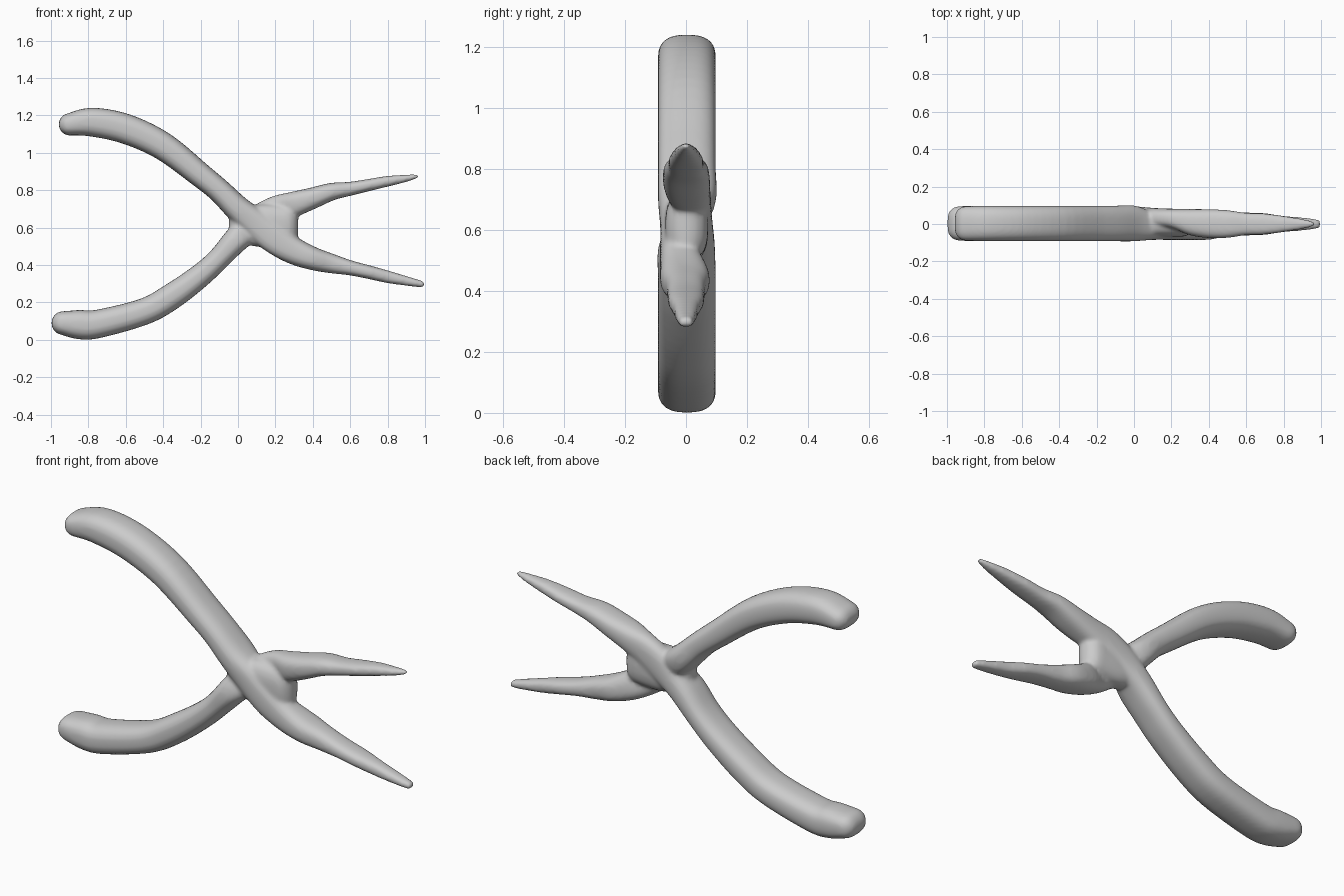
import bpy, bmesh, math
from mathutils import Vector

SIDES, POWER = 28, 2.6


def catmull(p, t):
    # smooth interpolation through the stations
    i = min(int(t), len(p) - 2)
    f = t - i
    a, b, c, d = p[max(i - 1, 0)], p[i], p[i + 1], p[min(i + 2, len(p) - 1)]
    return [0.5 * (2 * q + (r - o) * f + (2 * o - 5 * q + 4 * r - s) * f * f
                   + (3 * q - o - 3 * r + s) * f ** 3) for o, q, r, s in zip(a, b, c, d)]


def superellipse(a):
    c, s = math.cos(a), math.sin(a)
    return (math.copysign(abs(c) ** (2 / POWER), c), math.copysign(abs(s) ** (2 / POWER), s))


def strand(bm, stations, step=5):
    # sweep a rounded section; station = x, z, in-plane radius, y centre, half depth
    n = (len(stations) - 1) * step
    pts = [catmull(stations, k / step) for k in range(n + 1)]
    ctr = [Vector((p[0], p[3], p[1])) for p in pts]
    rings = []
    for k, p in enumerate(pts):
        d = ctr[min(k + 1, n)] - ctr[max(k - 1, 0)]
        d = Vector((d.x, 0, d.z)).normalized()
        rings.append((ctr[k], d, p[2], p[4]))

    def cap(ring, sign):
        # rounded end: inset the section while moving outwards
        c, d, r, h = ring
        m = min(r, h) * 0.97
        out = []
        for a in (20, 40, 60, 78, 90):
            a = math.radians(a)
            inset = m * (1 - math.cos(a))
            out.append((c + d * sign * m * math.sin(a), d, r - inset, h - inset))
        return out

    rings = cap(rings[0], -1)[::-1] + rings + cap(rings[-1], 1)
    loops = []
    for c, d, r, h in rings:
        side = Vector((-d.z, 0, d.x))
        loop = []
        for j in range(SIDES):
            u, v = superellipse(2 * math.pi * j / SIDES)
            loop.append(bm.verts.new(c + side * r * u + Vector((0, h * v, 0))))
        loops.append(loop)
    for a, b in zip(loops, loops[1:]):
        for j in range(SIDES):
            k = (j + 1) % SIDES
            bm.faces.new((a[j], a[k], b[k], b[j]))
    bm.faces.new(loops[0][::-1])
    bm.faces.new(loops[-1])


bm = bmesh.new()

# upper handle running through the pivot into the lower jaw
strand(bm, [
    (-0.90, 1.152, 0.060, 0.003, 0.092), (-0.78, 1.164, 0.077, 0.003, 0.095),
    (-0.60, 1.128, 0.080, 0.003, 0.095), (-0.40, 1.035, 0.075, 0.003, 0.095),
    (-0.20, 0.880, 0.066, 0.003, 0.095), (-0.10, 0.798, 0.064, 0.003, 0.095),
    (0.00, 0.700, 0.070, 0.003, 0.095), (0.10, 0.615, 0.080, -0.015, 0.070),
    (0.20, 0.535, 0.078, -0.030, 0.055), (0.30, 0.475, 0.072, -0.012, 0.073),
    (0.40, 0.435, 0.062, -0.003, 0.081), (0.50, 0.408, 0.052, 0.000, 0.066),
    (0.60, 0.385, 0.040, 0.000, 0.062), (0.70, 0.362, 0.036, 0.000, 0.058),
    (0.80, 0.337, 0.033, 0.000, 0.043), (0.90, 0.315, 0.025, 0.000, 0.035),
    (0.98, 0.298, 0.018, 0.000, 0.025)])

# lower handle running through the pivot into the upper jaw
strand(bm, [
    (-0.935, 0.090, 0.064, 0.003, 0.092), (-0.85, 0.082, 0.078, 0.003, 0.095),
    (-0.75, 0.085, 0.076, 0.003, 0.095), (-0.50, 0.152, 0.071, 0.003, 0.095),
    (-0.35, 0.235, 0.070, 0.003, 0.095), (-0.20, 0.345, 0.063, 0.003, 0.095),
    (-0.10, 0.437, 0.060, 0.003, 0.095), (0.00, 0.545, 0.070, 0.003, 0.092),
    (0.10, 0.630, 0.080, 0.028, 0.058), (0.20, 0.690, 0.078, 0.030, 0.052),
    (0.30, 0.725, 0.068, 0.010, 0.070), (0.40, 0.758, 0.057, 0.002, 0.077),
    (0.50, 0.792, 0.047, 0.000, 0.074), (0.60, 0.808, 0.037, 0.000, 0.060),
    (0.70, 0.828, 0.032, 0.000, 0.056), (0.80, 0.848, 0.028, 0.000, 0.043),
    (0.90, 0.864, 0.019, 0.000, 0.027), (0.955, 0.874, 0.011, 0.000, 0.014)])

# pivot web filling the crossing
strand(bm, [(0.02, 0.61, 0.095, 0.002, 0.070), (0.13, 0.61, 0.115, 0.002, 0.072),
            (0.255, 0.61, 0.110, 0.002, 0.070)])

bmesh.ops.recalc_face_normals(bm, faces=bm.faces)
me = bpy.data.meshes.new("pliers")
bm.to_mesh(me)
bm.free()
pliers = bpy.data.objects.new("pliers", me)
bpy.context.collection.objects.link(pliers)

# fuse the strands into one skin and soften the joints
remesh = pliers.modifiers.new("fuse", 'REMESH')
remesh.mode = 'VOXEL'
remesh.voxel_size = 0.009
remesh.use_smooth_shade = True
soften = pliers.modifiers.new("soften", 'SMOOTH')
soften.factor = 0.5
soften.iterations = 9
